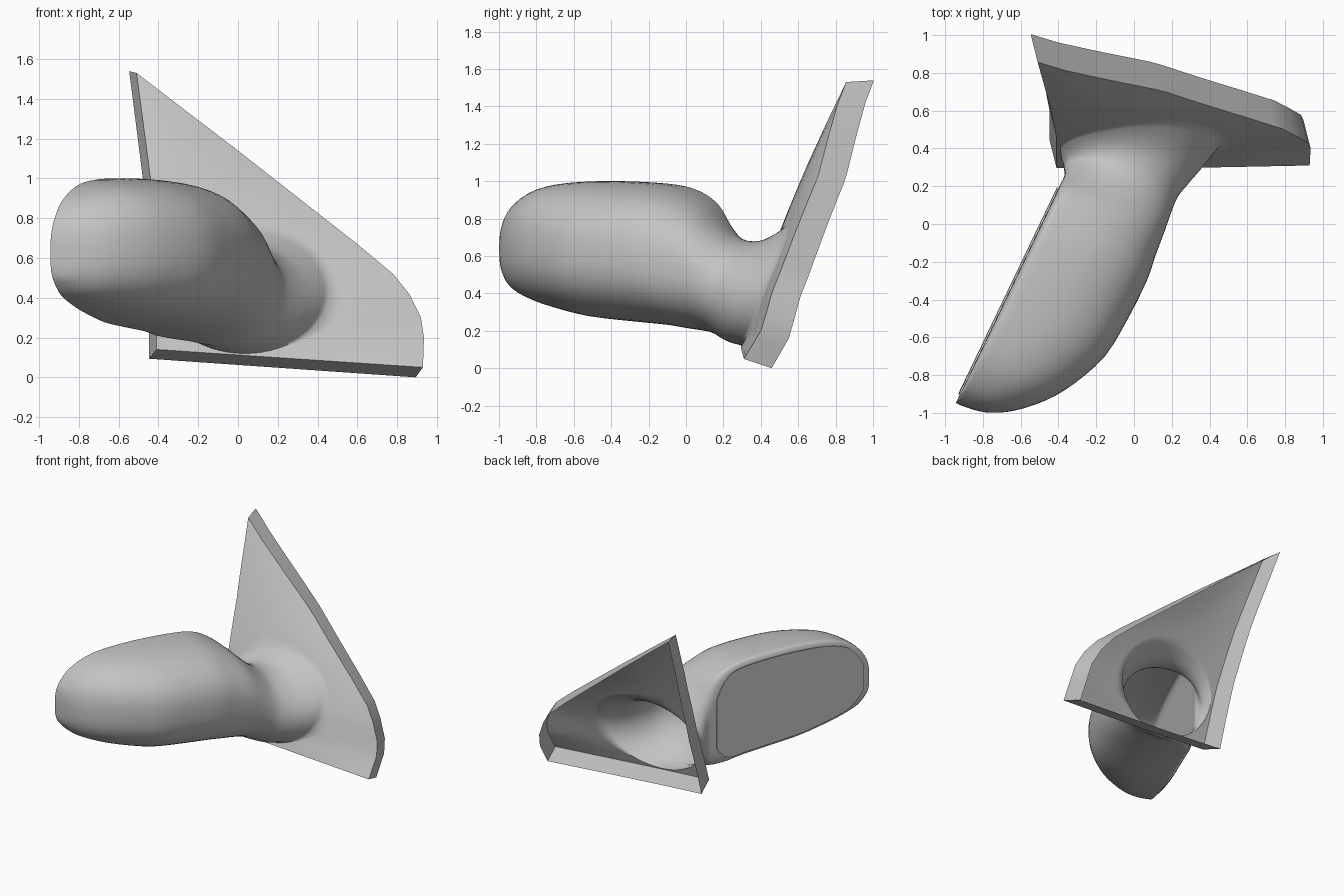
import bpy, bmesh, math
from mathutils import Vector
from mathutils.geometry import intersect_line_line_2d

cube = bpy.data.objects.get("Cube")
if cube:
    bpy.data.objects.remove(cube, do_unlink=True)

SIDES = 64
ALONG = Vector((0.43, 0.90))    # along the glass, towards the mount
ACROSS = Vector((0.90, -0.43))  # from the glass to the front of the housing
OUTER_END = Vector((-0.94, -0.94))

grey = bpy.data.materials.new("plain_grey")
grey.use_nodes = True
grey.diffuse_color = (0.55, 0.55, 0.55, 1)
grey.node_tree.nodes["Principled BSDF"].inputs["Base Color"].default_value = (0.55, 0.55, 0.55, 1)


def finish(bm, name, angle):
    bmesh.ops.recalc_face_normals(bm, faces=bm.faces[:])
    mesh = bpy.data.meshes.new(name)
    bm.to_mesh(mesh)
    bm.free()
    mesh.materials.append(grey)
    obj = bpy.data.objects.new(name, mesh)
    bpy.context.collection.objects.link(obj)
    bpy.ops.object.select_all(action='DESELECT')
    obj.select_set(True)
    bpy.context.view_layer.objects.active = obj
    bpy.ops.object.shade_smooth_by_angle(angle=math.radians(angle))


def bridge(bm, a, b):
    for i in range(len(a)):
        j = (i + 1) % len(a)
        bm.faces.new((a[i], a[j], b[j], b[i]))


def panel_y(x, z):
    """Depth of the slanted panel, swept back towards its far edge."""
    width = max(0.02, min(0.93, 1.28 * (1.14 - z)) + 0.45)
    side = min(1, max(0, (x + 0.45) / width)) ** 2
    sweep = 0.085 * min(1, width / 0.6) * min(1, 0.3 + 3.5 * z)
    return 0.255 + 0.286 * z + 0.07 * z * z + sweep * side


# Housing sections: distance along the glass, width, bottom, top
housing = [
    (-0.008, 0.03, 0.57, 0.68), (0, 0.1, 0.52, 0.735), (0.023, 0.185, 0.475, 0.795),
    (0.09, 0.30, 0.41, 0.88), (0.21, 0.425, 0.36, 0.95), (0.35, 0.52, 0.32, 0.985),
    (0.56, 0.608, 0.275, 1.0), (0.8, 0.632, 0.25, 0.997), (1.02, 0.635, 0.23, 0.98),
    (1.15, 0.62, 0.21, 0.945),
]
# Row: back x, y, front x, y, bottom, top, tilt, boxiness
rows = []
for s, w, low, high in housing:
    back = OUTER_END + ALONG * s
    front = back + ACROSS * w
    rows.append((*back, *front, low, high, 0, 1))
# Neck sections that turn and flare into the panel
rows += [
    (-0.40, 0.19, 0.165, -0.03, 0.195, 0.88, 0, 0.8),
    (-0.37, 0.25, 0.20, 0.07, 0.18, 0.785, 0.1, 0.4),
    (-0.37, 0.285, 0.235, 0.15, 0.165, 0.71, 0.4, 0.15),
    (-0.375, 0.32, 0.29, 0.22, 0.15, 0.68, 0.65, 0),
    (-0.385, 0.35, 0.36, 0.305, 0.135, 0.69, 0.9, 0),
    (-0.39, panel_y(-0.39, 0.44), 0.46, panel_y(0.46, 0.44), 0.12, 0.76, 1, 0),
]


def smooth_rows(rows, steps=3):
    """Catmull-Rom interpolation between sections."""
    out = []
    for i in range(len(rows) - 1):
        quad = [rows[max(0, i - 1)], rows[i], rows[i + 1], rows[min(len(rows) - 1, i + 2)]]
        for k in range(steps):
            t = k / steps
            out.append([b + t / 2 * (c - a + t * (2 * a - 5 * b + 4 * c - d + t * (3 * (b - c) + d - a)))
                        for a, b, c, d in zip(*quad)])
    return out + [list(rows[-1])]


def section(row):
    """Closed ring: flat towards the glass, rounded towards the front."""
    xb, yb, xf, yf, low, high, tilt, box = row
    box = min(1, max(0, box))
    mid, half = (low + high) / 2, (high - low) / 2
    centre = 0.5 - 0.38 * box
    points = []
    for i in range(SIDES):
        c, s = math.cos(math.tau * i / SIDES), math.sin(math.tau * i / SIDES)
        n = 2 + 0.5 * box if c > 0 else 2 + 4 * box
        reach = (1 - centre) if c > 0 else centre
        u = centre + math.copysign(reach * abs(c) ** (2 / n), c)
        z = mid + math.copysign(half * abs(s) ** (2 / n), s)
        x, y = xb + (xf - xb) * u, yb + (yf - yb) * u
        points.append(Vector((x, y + (panel_y(x, z) - panel_y(x, mid)) * tilt, z)))
    return points


# Housing and neck
bm = bmesh.new()
sections = smooth_rows(rows)
rings = [[bm.verts.new(p) for p in section(r)] for r in sections]
bm.faces.new(rings[0])
for a, b in zip(rings, rings[1:]):
    bridge(bm, a, b)
for v in rings[-1]:
    v.co.y = panel_y(v.co.x, v.co.z)

# Panel outline seen from the front, clockwise from the tip
outline = [Vector(p) for p in (
    (-0.51, 1.53), (0.0, 1.14), (0.6, 0.67), (0.78, 0.52), (0.86, 0.42), (0.92, 0.3),
    (0.935, 0.2), (0.93, 0.05), (-0.41, 0.14), (-0.41, 0.6), (-0.44, 1.0))]
hole = [Vector((v.co.x, v.co.z)) for v in rings[-1]]
middle = sum(hole, Vector((0, 0))) / SIDES
edge = []
for p in hole:
    far = middle + (p - middle).normalized() * 5
    hits = [intersect_line_line_2d(middle, far, outline[k - 1], outline[k]) for k in range(len(outline))]
    edge.append(next(h for h in hits if h))
for corner in outline:
    way = (corner - middle).normalized()
    nearest = max(range(SIDES), key=lambda i: (hole[i] - middle).normalized().dot(way))
    edge[nearest] = corner

# Panel surface from the neck out to the outline
previous = rings[-1]
for t in (0.12, 0.3, 0.5, 0.75, 1):
    flat = [a.lerp(b, t) for a, b in zip(hole, edge)]
    ring = [bm.verts.new((p.x, panel_y(p.x, p.y), p.y)) for p in flat]
    bridge(bm, previous, ring)
    previous = ring
border = [v.co.copy() for v in previous]
finish(bm, "housing_and_panel", 70)

# Rim that runs back from the panel edge
bm = bmesh.new()
front_ring = [bm.verts.new(p) for p in border]
back_ring = [bm.verts.new(p + Vector((-0.037, 0.148, 0.04 * p.z - 0.052))) for p in border]
bridge(bm, front_ring, back_ring)
finish(bm, "panel_rim", 25)

# Mirror glass, a thin plate following the housing opening
upper, lower = [], []
for xb, yb, xf, yf, low, high, tilt, box in sections:
    if -0.915 < yb < 0.2:
        inset = 0.035 + 0.14 * max(0, (yb - 0.03) / 0.17) ** 3 + 0.05 * max(0, (-0.8 - yb) / 0.1)
        x, y = Vector((xb, yb)) - ACROSS * 0.003
        upper.append(Vector((x, y, high - inset)))
        lower.append(Vector((x, y, low + inset)))
bm = bmesh.new()
loop = upper + lower[::-1]
shift = Vector((*(ACROSS * -0.006), 0))
inner = [bm.verts.new(p) for p in loop]
outer = [bm.verts.new(p + shift) for p in loop]
bridge(bm, inner, outer)
bm.faces.new(outer)
finish(bm, "mirror_glass", 35)
